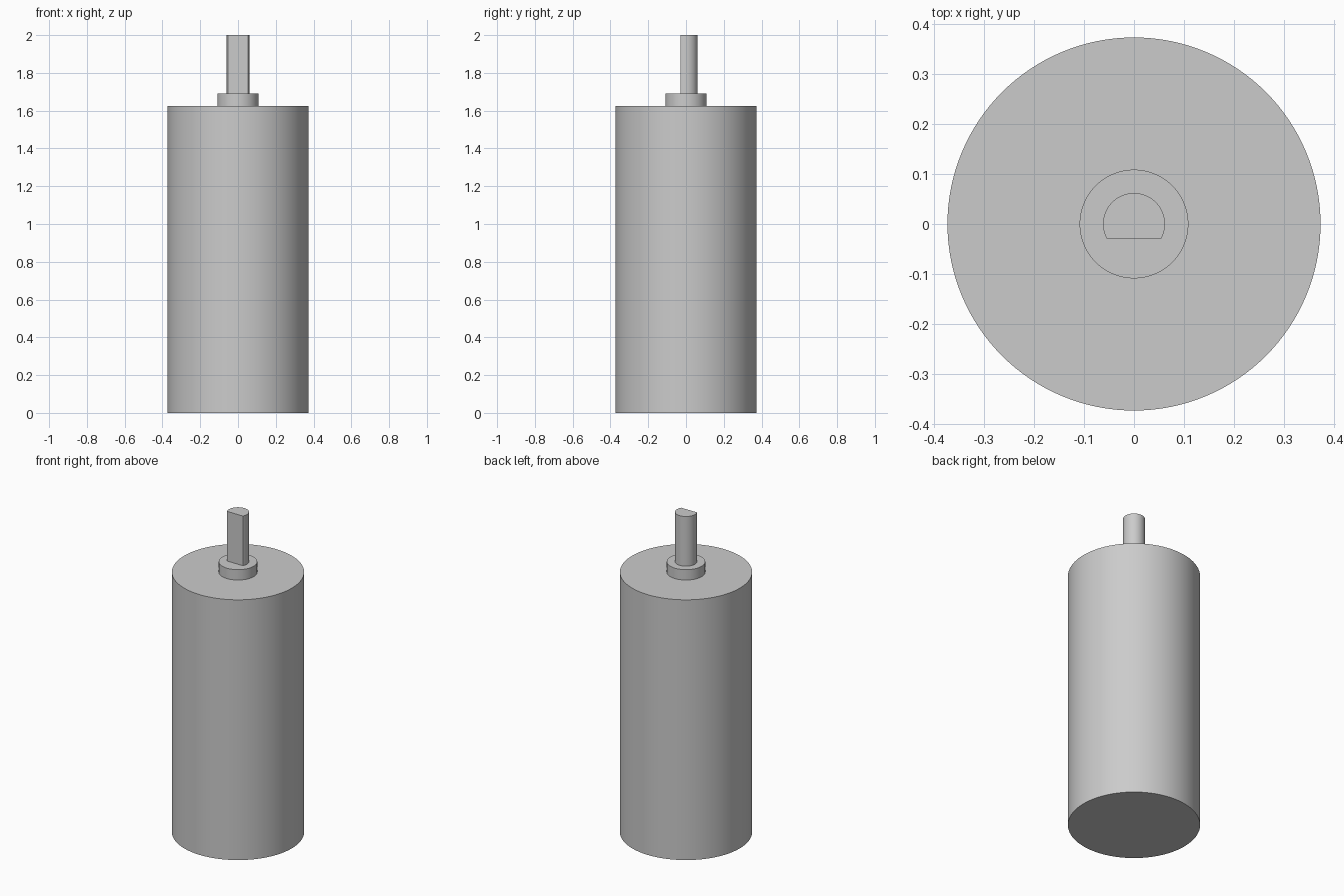
import bpy
import bmesh
import math

cube = bpy.data.objects.get("Cube")
if cube:
    bpy.data.objects.remove(cube, do_unlink=True)

# Single plain metal colour
grey = bpy.data.materials.new("light_grey_metal")
grey.use_nodes = True
colour = (0.6, 0.6, 0.6, 1.0)
grey.diffuse_color = colour
grey.node_tree.nodes["Principled BSDF"].inputs["Base Color"].default_value = colour


def circle(radius, sides=128):
    return [(radius * math.cos(math.tau * i / sides),
             radius * math.sin(math.tau * i / sides)) for i in range(sides)]


def d_shape(radius, flat_y, sides=96):
    """Circle cut by a straight flat facing the front."""
    start = math.asin(flat_y / radius)
    sweep = math.pi - 2 * start
    return [(radius * math.cos(start + sweep * i / sides),
             radius * math.sin(start + sweep * i / sides)) for i in range(sides + 1)]


def extrude(name, outline, bottom, top):
    """Closed prism from an outline, smooth round the side with sharp rims."""
    bm = bmesh.new()
    base = bm.faces.new([bm.verts.new((x, y, bottom)) for x, y in outline])
    result = bmesh.ops.extrude_face_region(bm, geom=[base], use_keep_orig=True)
    raised = [v for v in result["geom"] if isinstance(v, bmesh.types.BMVert)]
    bmesh.ops.translate(bm, verts=raised, vec=(0, 0, top - bottom))
    bmesh.ops.recalc_face_normals(bm, faces=bm.faces)
    mesh = bpy.data.meshes.new(name)
    bm.to_mesh(mesh)
    bm.free()
    mesh.materials.append(grey)
    obj = bpy.data.objects.new(name, mesh)
    bpy.context.collection.objects.link(obj)
    bpy.ops.object.select_all(action="DESELECT")
    obj.select_set(True)
    bpy.context.view_layer.objects.active = obj
    bpy.ops.object.shade_smooth_by_angle(angle=math.radians(30))
    return obj


# Motor can, front bearing boss and D-cut output shaft
extrude("motor_body", circle(0.374), 0.0, 1.625)
extrude("bearing_collar", circle(0.109), 1.625, 1.69)
extrude("output_shaft", d_shape(0.062, -0.03), 1.69, 2.0)
